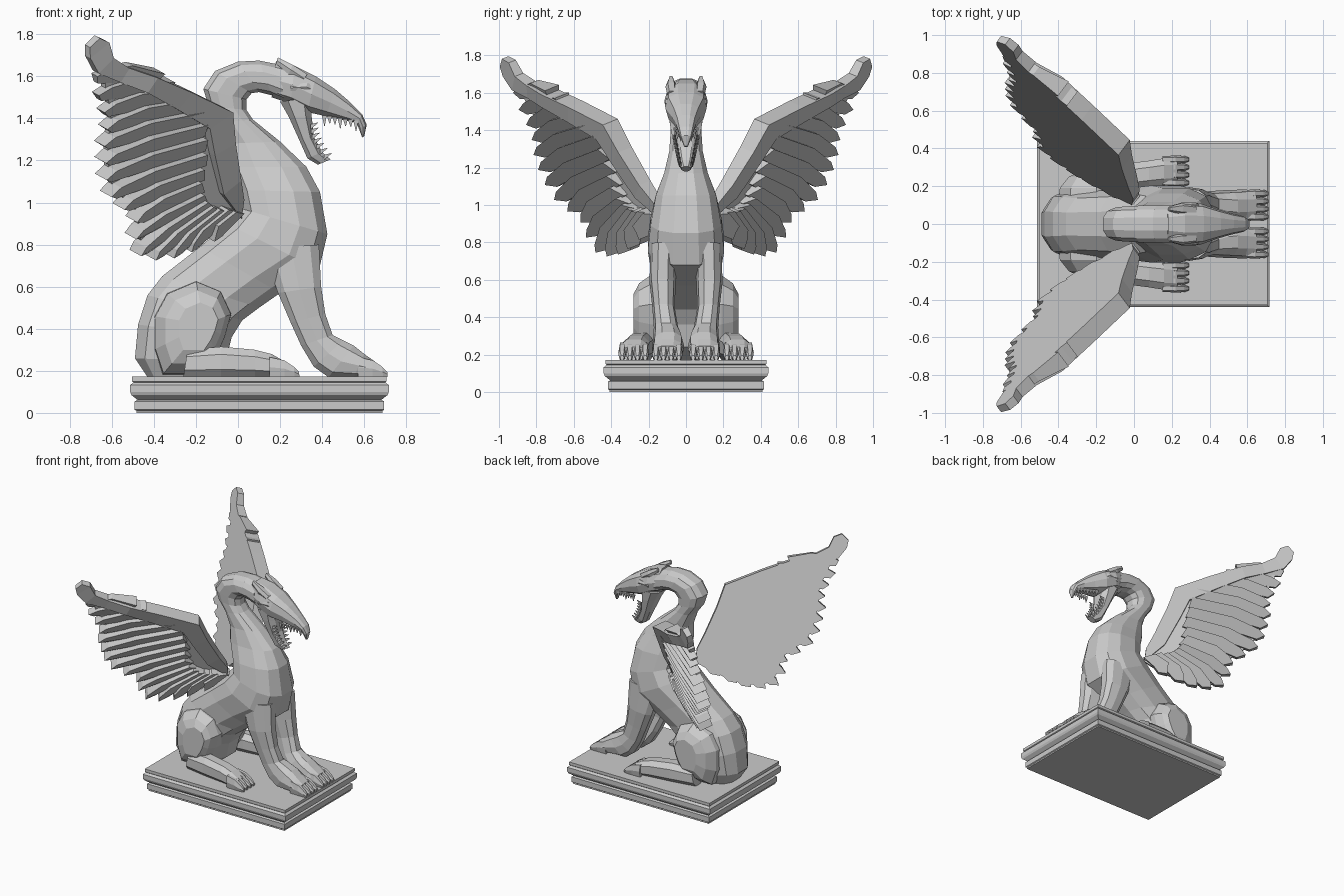
import bpy, bmesh, math
from mathutils import Vector


def finish(name, bm, mirror=False):
    bmesh.ops.recalc_face_normals(bm, faces=bm.faces)
    me = bpy.data.meshes.new(name)
    bm.to_mesh(me)
    bm.free()
    ob = bpy.data.objects.new(name, me)
    bpy.context.collection.objects.link(ob)
    if mirror:
        m = ob.modifiers.new("mirror", 'MIRROR')
        m.use_axis = (False, True, False)
        m.use_mirror_merge = False
    return ob


def skin(bm, rings):
    """Join rings of points with quads and cap both ends."""
    vs = [[bm.verts.new(p) for p in r] for r in rings]
    n = len(vs[0])
    for a, b in zip(vs, vs[1:]):
        for i in range(n):
            j = (i + 1) % n
            bm.faces.new((a[i], a[j], b[j], b[i]))
    bm.faces.new(vs[0][::-1])
    bm.faces.new(vs[-1])


def loft(bm, sections, n=10, power=0.8):
    """Section = back x, back z, front x, front z, half width, centre y."""
    rings = []
    for bx, bz, fx, fz, w, yc in sections:
        c = Vector(((bx + fx) / 2, yc, (bz + fz) / 2))
        axis = Vector(((fx - bx) / 2, 0, (fz - bz) / 2))
        ring = []
        for i in range(n):
            a = 2 * math.pi * (i + 0.5) / n
            u = math.copysign(abs(math.cos(a)) ** power, math.cos(a))
            v = math.copysign(abs(math.sin(a)) ** power, math.sin(a))
            u /= math.cos(math.pi / n) ** power
            ring.append(c + axis * u + Vector((0, w * v, 0)))
        rings.append(ring)
    skin(bm, rings)


# Moulded plinth
bm = bmesh.new()
prof = [(.03, 0), (.03, .01), (.022, .015), (.022, .055), (.035, .062), (.006, .085),
        (0, .1), (0, .132), (.016, .145), (.01, .15), (.01, .172)]
skin(bm, [[(.102 + sx * (.615 - d), sy * (.44 - d), z)
           for sx, sy in ((-1, -1), (1, -1), (1, 1), (-1, 1))] for d, z in prof])
finish("plinth", bm)

# Torso and arched neck
bm = bmesh.new()
loft(bm, [s + (0,) for s in [
    (-.43, .17, -.15, .17, .14), (-.49, .26, -.06, .24, .175), (-.475, .42, -.03, .36, .195),
    (-.43, .56, .02, .44, .19), (-.36, .65, .1, .5, .18), (-.18, .79, .2, .57, .19),
    (-.05, .9, .385, .68, .21), (.02, .97, .425, .85, .195), (0, 1.06, .39, 1.05, .165),
    (-.04, 1.17, .325, 1.17, .12), (-.045, 1.28, .2, 1.29, .092),
    (-.08, 1.38, .07, 1.395, .085), (-.14, 1.46, .04, 1.44, .085),
    (-.165, 1.54, .04, 1.49, .09), (-.11, 1.625, .065, 1.52, .095),
    (0, 1.67, .1, 1.525, .1), (.1, 1.675, .16, 1.51, .1), (.2, 1.655, .22, 1.48, .1)]], n=12)
finish("torso_and_neck", bm)

# Upper head with hooked snout
bm = bmesh.new()
loft(bm, [s + (0,) for s in [
    (.16, 1.5, .18, 1.67, .09), (.25, 1.47, .27, 1.65, .115), (.33, 1.43, .37, 1.6, .11),
    (.42, 1.41, .46, 1.54, .078), (.51, 1.39, .53, 1.48, .055), (.565, 1.38, .59, 1.42, .042),
    (.575, 1.35, .612, 1.37, .03), (.59, 1.31, .6, 1.315, .01)]], n=10)
finish("upper_head", bm)

# Open lower jaw
bm = bmesh.new()
loft(bm, [s + (0,) for s in [
    (.2, 1.48, .35, 1.5, .1), (.24, 1.41, .35, 1.41, .088), (.29, 1.3, .362, 1.31, .065),
    (.33, 1.21, .4, 1.24, .045), (.38, 1.18, .44, 1.205, .025)]], n=8)
finish("lower_jaw", bm)

# Ears and brow ridges
bm = bmesh.new()
loft(bm, [(.3, 1.57, .33, 1.61, .025, .075), (.24, 1.61, .26, 1.655, .03, .08),
          (.18, 1.66, .19, 1.69, .012, .08)], n=6)
loft(bm, [(.25, 1.53, .25, 1.56, .015, .1), (.32, 1.53, .33, 1.57, .022, .092),
          (.4, 1.5, .4, 1.53, .01, .07)], n=6)
finish("ears_and_brows", bm, True)

# Teeth along both jaws
bm = bmesh.new()
for i in range(7):
    t = i / 6
    x, y, z = .41 + .15 * t, .06 - .03 * t, 1.415 - .025 * t
    h = .035 if i % 3 else .05
    loft(bm, [(x - .012, z, x + .012, z, .01, y), (x, z - h, x + .003, z - h, .002, y)], n=4)
    x, y, z = .345 + .065 * t * t, .06 - .03 * t, 1.36 - .145 * t
    loft(bm, [(x, z - .012, x, z + .012, .009, y),
              (x + .035, z + .018, x + .035, z + .021, .002, y)], n=4)
finish("teeth", bm, True)

# Front legs
bm = bmesh.new()
loft(bm, [(.12, .78, .385, .8, .07, .12), (.19, .57, .395, .6, .07, .125),
          (.25, .43, .415, .47, .06, .12), (.3, .32, .45, .37, .065, .107),
          (.36, .22, .5, .345, .078, .098), (.43, .17, .55, .32, .085, .095),
          (.55, .17, .6, .28, .085, .097), (.64, .17, .65, .245, .08, .1)], n=10)
finish("front_leg", bm, True)

# Haunches: side outline shrinking outwards
bm = bmesh.new()
outline = [(-.36, .18), (-.4, .3), (-.4, .46), (-.34, .57), (-.2, .63), (-.08, .58),
           (-.03, .47), (-.06, .36), (-.1, .27), (-.16, .18)]
skin(bm, [[(-.16 + (x + .16) * s, y, .42 + (z - .42) * s) for x, z in outline]
          for y, s in ((.1, 1), (.19, .97), (.25, .77), (.28, .5))])
finish("haunch", bm, True)

# Hind feet
bm = bmesh.new()
loft(bm, [(-.26, .17, -.24, .3, .06, .22), (-.08, .17, -.08, .315, .075, .245),
          (.08, .17, .08, .3, .075, .265), (.16, .17, .16, .28, .078, .275),
          (.23, .17, .23, .24, .075, .28)], n=8)
finish("hind_foot", bm, True)

# Toes on all feet
bm = bmesh.new()
for x0, yc in ((.6, .1), (.18, .28)):
    for k in range(4):
        y = yc + (k - 1.5) * .041
        loft(bm, [(x0 - .03, .17, x0 - .03, .265, .018, y), (x0 + .04, .17, x0 + .04, .25, .021, y),
                  (x0 + .09, .17, x0 + .085, .22, .019, y),
                  (x0 + .112, .172, x0 + .11, .195, .01, y)], n=6)
finish("toes", bm, True)

# Wings lie on one flat back plane, with thickness built towards the front
NORMAL = Vector((1, 1.34, -.55)).normalized()


def slab(bm, pts, thick):
    back = [Vector((-.396 - 1.34 * y + .55 * z, y, z)) for y, z in pts]
    skin(bm, [back, [p + NORMAL * t for p, t in zip(back, thick)]])


# Leading edge of the wing
upper = [(.13, 1.03), (.19, 1.13), (.29, 1.31), (.365, 1.46), (.55, 1.555), (.7, 1.625),
         (.8, 1.66), (.87, 1.705), (.91, 1.775), (.95, 1.795)]
lower = [(.1, .94), (.22, 1.06), (.335, 1.25), (.41, 1.38), (.56, 1.47), (.7, 1.55),
         (.8, 1.59), (.89, 1.63), (.945, 1.7), (.965, 1.75)]
edge = [.06, .08, .095, .105, .105, .105, .07, .06, .05, .045]
bm = bmesh.new()
for i in range(len(upper) - 1):
    a, b = edge[i], edge[i + 1]
    slab(bm, [upper[i], upper[i + 1], lower[i + 1], lower[i]], [a, b, b * .9, a * .9])
finish("wing_leading_edge", bm, True)

# Layered flight feathers: root, tip (front silhouette, moved back by the thickness)
tips = [(.92, 1.6), (.89, 1.51), (.85, 1.43), (.82, 1.35), (.81, 1.27), (.785, 1.19),
        (.75, 1.11), (.70, 1.03), (.63, .97), (.56, .91), (.53, .83), (.48, .75),
        (.42, .73), (.36, .74), (.31, .77), (.25, .82)]
roots = [(.74, 1.58), (.68, 1.54), (.62, 1.5), (.56, 1.46), (.51, 1.4), (.47, 1.34),
         (.44, 1.27), (.41, 1.2), (.39, 1.13), (.37, 1.07), (.34, 1.02), (.31, .99),
         (.28, .97), (.25, .96), (.22, .96), (.19, .95)]
bm = bmesh.new()
back_tips = []
for i, (r, t) in enumerate(zip(roots, tips)):
    k = min(1, .5 + i * .1)
    r = Vector(r) + Vector((-.06, .025))
    t = Vector(t) + Vector((-.075, .03)) * k
    back_tips.append((t.x - .02, t.y + .02))
    d = (t - r).normalized()
    s = Vector((-d.y, d.x))
    m = r.lerp(t, .55) + s * .012
    w = .046 if i < 10 else .036
    slab(bm, [r + s * w * .8, m + s * w, t + s * w * .7 - d * .03, t + d * .005,
              t - s * w * .8 - d * .02, m - s * w, r - s * w * .8],
         [.1, .115 * k, .105 * k, .1 * k, .065 * k, .07 * k, .06])
finish("wing_feathers", bm, True)

# Thin web closing the back of the wing
bm = bmesh.new()
web = upper[:7] + [(.89, 1.63)] + back_tips + [(.1, .94)]
slab(bm, web, [.035] * len(web))
finish("wing_web", bm, True)
